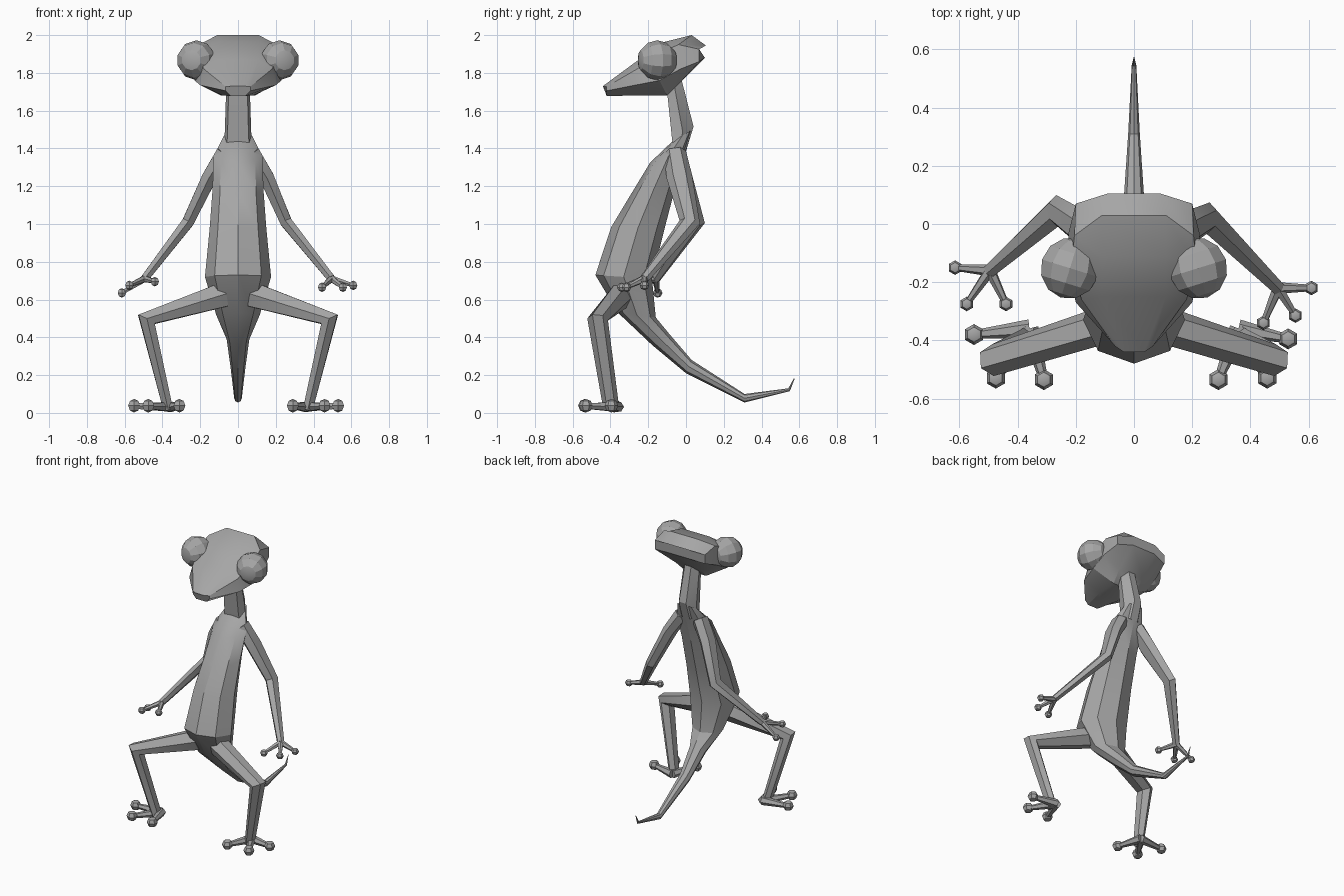
import bpy, bmesh, math
from mathutils import Vector, Matrix

if "Cube" in bpy.data.objects:
    bpy.data.objects.remove(bpy.data.objects["Cube"])

skin = bpy.data.materials.new("grey_skin")
skin.diffuse_color = (0.38, 0.38, 0.38, 1)
skin.use_nodes = True
skin.node_tree.nodes["Principled BSDF"].inputs["Base Color"].default_value = skin.diffuse_color


def finish(bm, name, angle=30):
    bmesh.ops.recalc_face_normals(bm, faces=bm.faces)
    me = bpy.data.meshes.new(name)
    bm.to_mesh(me)
    bm.free()
    ob = bpy.data.objects.new(name, me)
    bpy.context.collection.objects.link(ob)
    me.materials.append(skin)
    bpy.ops.object.select_all(action='DESELECT')
    ob.select_set(True)
    bpy.context.view_layer.objects.active = ob
    bpy.ops.object.shade_smooth_by_angle(angle=math.radians(angle))
    return ob


def loft(bm, rings):
    """Skin a list of equal-length point rings and cap both ends."""
    vs = [[bm.verts.new(p) for p in r] for r in rings]
    n = len(vs[0])
    for a, b in zip(vs, vs[1:]):
        for i in range(n):
            j = (i + 1) % n
            bm.faces.new((a[i], a[j], b[j], b[i]))
    bm.faces.new(vs[0])
    bm.faces.new(vs[-1][::-1])


def limb(bm, path, radii, sides=6):
    """Tapered tube along a path; a radius may be (across, along depth)."""
    pts = [Vector(p) for p in path]
    rings = []
    for i, p in enumerate(pts):
        t = Vector()
        if i > 0:
            t += (p - pts[i - 1]).normalized()
        if i < len(pts) - 1:
            t += (pts[i + 1] - p).normalized()
        t.normalize()
        u = Vector((0, 1, 0)) - t * t.y
        u.normalize()
        v = t.cross(u)
        ru, rv = radii[i]
        rings.append([p + u * ru * math.cos(k * math.tau / sides)
                      + v * rv * math.sin(k * math.tau / sides) for k in range(sides)])
    loft(bm, rings)


def ball(bm, c, r, seg=6, rings=4, rot=Matrix()):
    bmesh.ops.create_uvsphere(bm, u_segments=seg, v_segments=rings, radius=r,
                              matrix=Matrix.Translation(c) @ rot)


# torso and tail: front (y, z), back (y, z), half width
body = [
    (-.075, 1.435, .035, 1.50, .075), (-.19, 1.325, 0, 1.385, .13),
    (-.29, 1.16, -.055, 1.20, .135), (-.395, .985, -.115, .97, .15),
    (-.48, .73, -.18, .71, .175), (-.36, .53, -.16, .505, .115),
    (-.18, .36, -.09, .42, .06), (0, .21, .03, .28, .04),
    (.31, .055, .31, .10, .02), (.55, .115, .542, .13, .008),
    (.575, .18, .572, .185, .001)]
bm = bmesh.new()
rings = []
for fy, fz, by, bz, w in body:
    ring = []
    for k in range(8):
        a = k * math.tau / 8
        s = (1 - math.cos(a)) / 2
        ring.append((w * math.sin(a), fy + (by - fy) * s, fz + (bz - fz) * s))
    rings.append(ring)
loft(bm, rings)
finish(bm, "torso_and_tail")

# neck: half width, front (y, z), back (y, z)
bm = bmesh.new()
rings = []
for w, fy, fz, by, bz in [(.075, -.07, 1.42, .0, 1.39), (.07, -.075, 1.46, .04, 1.515),
                          (.062, -.10, 1.70, -.025, 1.77)]:
    my, mz = (fy + by) / 2, (fz + bz) / 2
    rings.append([(-w * .8, fy, fz), (w * .8, fy, fz), (w, my, mz),
                  (w * .4, by, bz), (-w * .4, by, bz), (-w, my, mz)])
loft(bm, rings)
finish(bm, "neck")

# head: each section gives top, upper side, lower side and bottom points
head = [
    [(.09, .105, 1.945), (.20, .07, 1.925), (.20, .07, 1.86), (.09, .10, 1.88)],
    [(.11, .03, 2.0), (.205, -.04, 1.95), (.225, -.03, 1.82), (.10, -.03, 1.75)],
    [(.11, -.11, 1.965), (.215, -.15, 1.90), (.23, -.14, 1.76), (.09, -.10, 1.68)],
    [(.11, -.25, 1.87), (.18, -.26, 1.82), (.20, -.27, 1.735), (.08, -.25, 1.68)],
    [(.035, -.44, 1.73), (.065, -.42, 1.727), (.065, -.42, 1.705), (.04, -.42, 1.678)]]
bm = bmesh.new()
loft(bm, [half + [(-x, y, z) for x, y, z in half[::-1]] for half in head])
finish(bm, "head")

# hands differ a little: elbow, wrist, fingertips
hands = {
    "left": ((-.265, .045, 1.01), (-.495, -.16, .71),
             [(-.615, -.15, .635), (-.575, -.275, .675), (-.44, -.275, .695)]),
    "right": ((.255, .02, 1.01), (.495, -.22, .71),
              [(.61, -.22, .675), (.555, -.315, .665), (.445, -.34, .665)])}

for side, s in (("left", -1), ("right", 1)):
    # eyes, with the pole facing forward and outward
    bm = bmesh.new()
    rot = Matrix.Rotation(s * .3, 4, 'Z') @ Matrix.Rotation(math.pi / 2, 4, 'X')
    ball(bm, (s * .22, -.152, 1.867), .106, 10, 6, rot)
    finish(bm, side + "_eye", 20)

    # arm
    elbow, wrist, tips = hands[side]
    bm = bmesh.new()
    limb(bm, [(s * .07, -.06, 1.38), (s * .15, -.035, 1.25), elbow, wrist],
         [(.06, .05), (.068, .045), (.055, .036), (.026, .024)])
    finish(bm, side + "_arm")

    # fingers with round tips
    bm = bmesh.new()
    for t in tips:
        limb(bm, [wrist, t], [(.02, .02), (.011, .011)])
        ball(bm, t, .025)
    finish(bm, side + "_hand")

    # leg
    bm = bmesh.new()
    limb(bm, [(s * .08, -.34, .625), (s * .485, -.468, .495), (s * .37, -.395, .02)],
         [(.065, .075), (.055, .056), (.042, .03)])
    finish(bm, side + "_leg")

    # toes with round tips
    bm = bmesh.new()
    toes = [(-.55, -.38), (-.475, -.53), (-.31, -.535)] if s < 0 else \
           [(.53, -.395), (.458, -.53), (.29, -.535)]
    for x, y in toes:
        limb(bm, [(s * .36, -.36, .032), (x, y, .036)], [(.032, .03), (.015, .016)])
        ball(bm, (x, y, .038), .036)
    finish(bm, side + "_foot")
